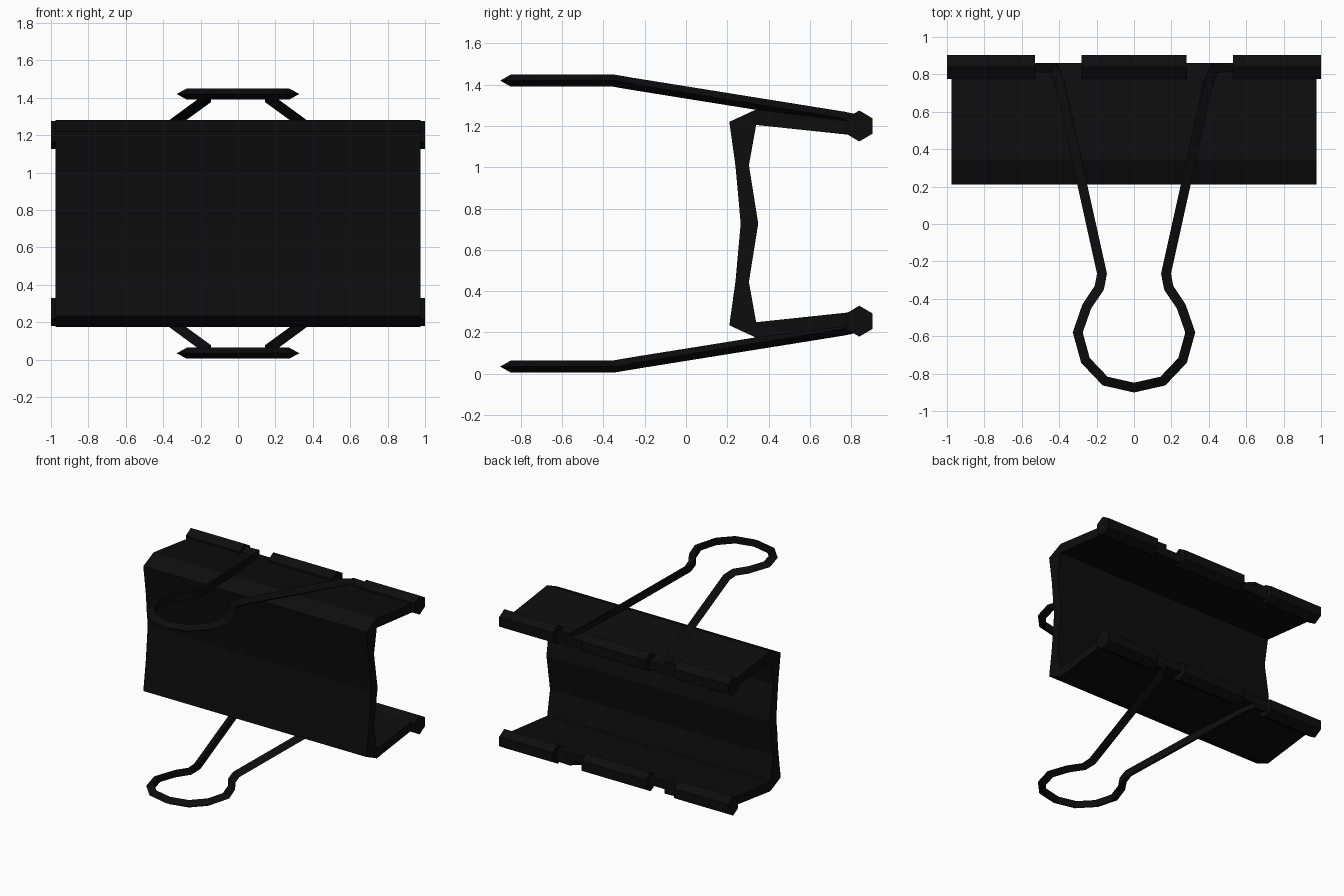
import bpy, bmesh, math
from mathutils import Vector

if "Cube" in bpy.data.objects:
    bpy.data.objects.remove(bpy.data.objects["Cube"])

MID = 0.727  # mirror height of the clip

black = bpy.data.materials.new("black")
black.diffuse_color = (0.004, 0.004, 0.004, 1)
black.use_nodes = True
black.node_tree.nodes["Principled BSDF"].inputs["Base Color"].default_value = black.diffuse_color


def finish(name, bm):
    bmesh.ops.recalc_face_normals(bm, faces=bm.faces)
    me = bpy.data.meshes.new(name)
    bm.to_mesh(me)
    bm.free()
    me.materials.append(black)
    ob = bpy.data.objects.new(name, me)
    bpy.context.collection.objects.link(ob)
    return ob


def loft(bm, rings):
    """Bridge a list of closed rings and cap both ends."""
    vs = [[bm.verts.new(p) for p in r] for r in rings]
    n = len(vs[0])
    for a, b in zip(vs, vs[1:]):
        for i in range(n):
            j = (i + 1) % n
            bm.faces.new((a[i], a[j], b[j], b[i]))
    bm.faces.new(vs[0])
    bm.faces.new(vs[-1])


def extrude_yz(name, prof, x0, x1):
    bm = bmesh.new()
    loft(bm, [[(x, y, z) for y, z in prof] for x in (x0, x1)])
    return finish(name, bm)


def flip(z, side):
    return z if side > 0 else 2 * MID - z


# Spring body: bent sheet, outer skin then inner skin, mirrored about MID
outer = [(0.86, 1.215), (0.34, 1.28), (0.21, 1.22), (0.24, 1.005)]
inner = [(0.86, 1.15), (0.34, 1.205), (0.305, 1.01)]
low = lambda pts: [(y, flip(z, -1)) for y, z in reversed(pts)]
profile = (outer + [(0.265, MID)] + low(outer)
           + list(reversed(low(inner))) + [(0.35, MID)] + list(reversed(inner)))
extrude_yz("spring_body", profile, -0.975, 0.975)

# Rolled lips: hexagonal tubes with gaps for the handles
for side, label in ((1, "upper"), (-1, "lower")):
    hexa = [(0.84 + 0.075 * math.sin(k * math.pi / 3) * 0.98,
             flip(1.2 + 0.075 * math.cos(k * math.pi / 3), side)) for k in range(6)]
    for k, (a, b) in enumerate(((-1, -0.53), (-0.28, 0.28), (0.53, 1))):
        extrude_yz(f"{label}_lip_{k + 1}", hexa, a, b)

# Wire handles: triangular wire swept along a mirrored path
half = [(0.58, 0.842, 1.215), (0.425, 0.842, 1.22), (0.39, 0.76, 1.24),
        (0.163, -0.265, 1.405), (0.178, -0.345, 1.42), (0.245, -0.445, 1.42),
        (0.292, -0.58, 1.42), (0.252, -0.725, 1.42), (0.15, -0.832, 1.42)]
path = half + [(0, -0.866, 1.42)] + [(-x, y, z) for x, y, z in reversed(half)]
R = 0.034
for side, label in ((1, "upper"), (-1, "lower")):
    pts = [Vector((x, y, flip(z, side))) for x, y, z in path]
    rings = []
    for i, p in enumerate(pts):
        d0 = (p - pts[max(i - 1, 0)]).normalized()
        d1 = (pts[min(i + 1, len(pts) - 1)] - p).normalized()
        t = (d0 + d1).normalized()
        out = Vector((-t.y, t.x, 0)).normalized()
        up = t.cross(out).normalized()
        miter = 1 / max(t.dot(d1 if d1.length else d0), 0.7)
        rings.append([p + out * R * math.cos(a) * miter + up * R * math.sin(a)
                      for a in (0, math.tau / 3, 2 * math.tau / 3)])
    bm = bmesh.new()
    loft(bm, rings)
    finish(f"{label}_wire_handle", bm)
